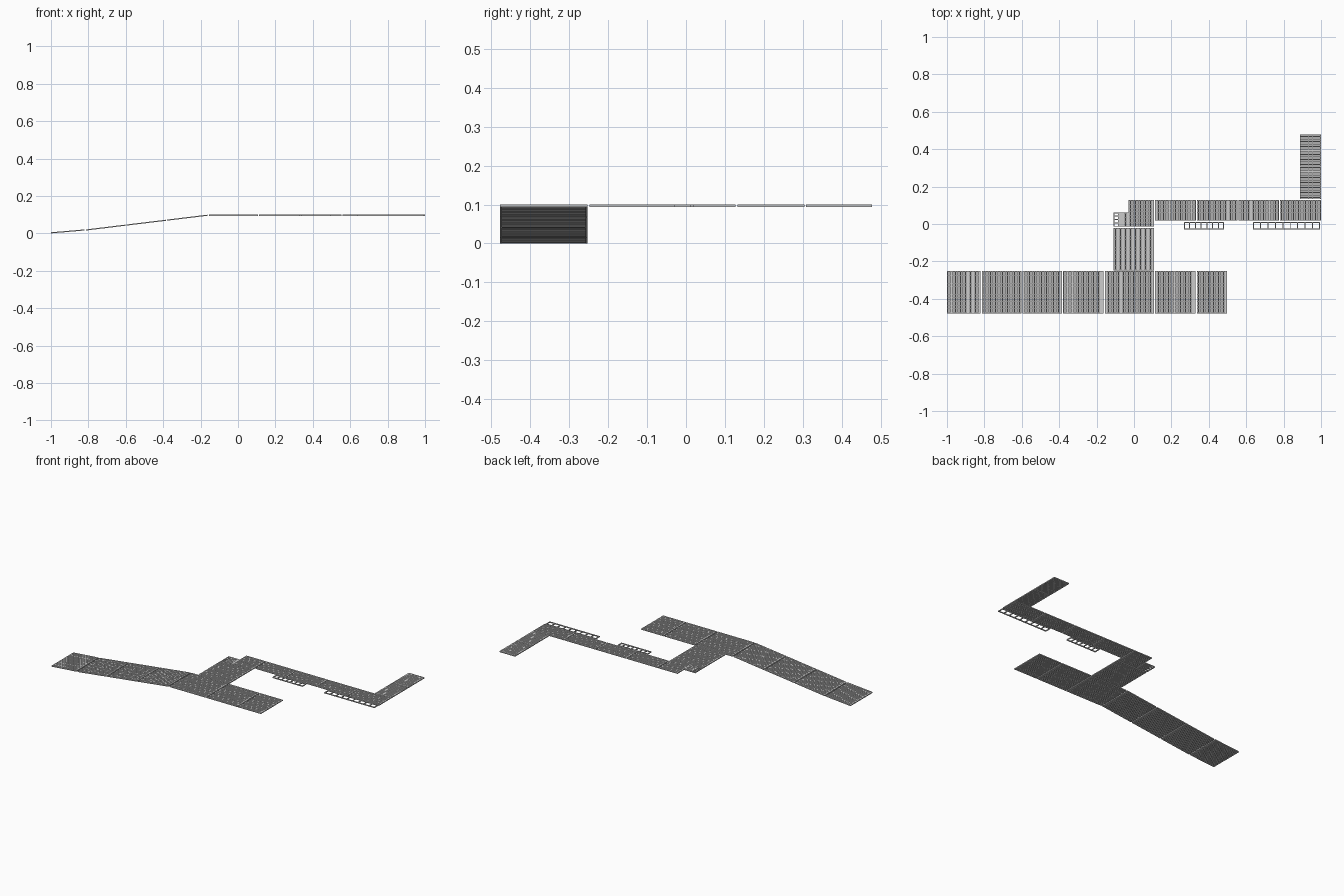
import bpy, bmesh

if "Cube" in bpy.data.objects:
    bpy.data.objects.remove(bpy.data.objects["Cube"])

T = 0.006          # panel thickness
TOP = 0.1          # deck height
LOW = TOP - T


def box(bm, x0, x1, y0, y1, h0, h1, zf):
    """Add a box whose heights follow the slope function zf(x)."""
    v = [bm.verts.new((x, y, zf(x) + h))
         for h in (h0, h1) for x, y in ((x0, y0), (x1, y0), (x1, y1), (x0, y1))]
    for f in ((3, 2, 1, 0), (4, 5, 6, 7), (0, 1, 5, 4),
              (1, 2, 6, 5), (2, 3, 7, 6), (3, 0, 4, 7)):
        bm.faces.new([v[i] for i in f])


def finish(name, bm):
    me = bpy.data.meshes.new(name)
    bm.to_mesh(me)
    bm.free()
    ob = bpy.data.objects.new(name, me)
    bpy.context.collection.objects.link(ob)
    return ob


def frame(bm, x0, x1, y0, y1, w, zf):
    box(bm, x0, x1, y0, y0 + w, 0, T, zf)
    box(bm, x0, x1, y1 - w, y1, 0, T, zf)
    box(bm, x0, x0 + w, y0 + w, y1 - w, 0, T, zf)
    box(bm, x1 - w, x1, y0 + w, y1 - w, 0, T, zf)


def grating(name, x0, x1, y0, y1, z0=LOW, z1=LOW, along_x=False,
            pitch=0.009, width=0.0065):
    """Framed panel filled with closely set bars and thin cross rods."""
    bm = bmesh.new()
    w = 0.005
    zf = lambda x: z0 + (z1 - z0) * (x - x0) / (x1 - x0)
    frame(bm, x0, x1, y0, y1, w, zf)
    a0, a1, b0, b1 = x0 + w, x1 - w, y0 + w, y1 - w
    if along_x:
        a0, a1, b0, b1 = b0, b1, a0, a1

    def bar(p0, p1, q0, q1, h0, h1):
        if along_x:
            p0, p1, q0, q1 = q0, q1, p0, p1
        box(bm, p0, p1, q0, q1, h0, h1, zf)

    # bearing bars
    n = round((a1 - a0) / pitch)
    step = (a1 - a0) / n
    for i in range(n):
        c = a0 + (i + 0.5) * step
        bar(c - width / 2, c + width / 2, b0, b1, 0.001, T - 0.0005)
    # cross rods
    m = max(2, round((b1 - b0) / 0.02))
    for i in range(1, m):
        c = b0 + (b1 - b0) * i / m
        bar(a0, a1, c - 0.001, c + 0.001, 0.002, T - 0.001)
    return finish(name, bm)


def ladder(name, x0, x1, y0, y1, cells, along_x=True):
    """Open frame split into cells by rungs."""
    bm = bmesh.new()
    w = 0.005
    zf = lambda x: LOW
    frame(bm, x0, x1, y0, y1, w, zf)
    for i in range(1, cells):
        if along_x:
            c = x0 + (x1 - x0) * i / cells
            box(bm, c - w / 2, c + w / 2, y0 + w, y1 - w, 0, T, zf)
        else:
            c = y0 + (y1 - y0) * i / cells
            box(bm, x0 + w, x1 - w, c - w / 2, c + w / 2, 0, T, zf)
    return finish(name, bm)


# ramp panels rising to the deck
grating("ramp_foot", -1.0, -0.822, -0.475, -0.25, 0.0, 0.015)
ramp_x = ((-0.815, -0.604), (-0.598, -0.386), (-0.38, -0.164))
slope = lambda x: 0.015 + (LOW - 0.015) * (x + 0.815) / 0.651
for i, (a, b) in enumerate(ramp_x):
    grating(f"ramp_panel_{i}", a, b, -0.475, -0.25, slope(a), slope(b))

# wide level deck
for i, (a, b) in enumerate(((-0.157, 0.105), (0.111, 0.328), (0.334, 0.496))):
    grating(f"deck_panel_{i}", a, b, -0.475, -0.25)

# link from deck to narrow walkway
grating("link_panel", -0.11, 0.105, -0.245, -0.018)
grating("corner_panel", -0.03, 0.105, -0.012, 0.13)
grating("corner_side_panel", -0.082, -0.03, -0.012, 0.063)
ladder("corner_ladder", -0.11, -0.082, -0.012, 0.063, 4, along_x=False)

# narrow walkway
for i, (a, b) in enumerate(((0.111, 0.329), (0.334, 0.551),
                            (0.556, 0.773), (0.778, 0.997))):
    grating(f"walkway_panel_{i}", a, b, 0.02, 0.13)

# end branch
for i, (a, b) in enumerate(((0.135, 0.306), (0.311, 0.48))):
    grating(f"branch_panel_{i}", 0.885, 0.997, a, b, along_x=True)

# open side supports
ladder("side_frame_short", 0.265, 0.48, -0.027, 0.014, 7)
ladder("side_frame_long", 0.635, 0.993, -0.027, 0.014, 9)

# exact centring in x and y
obs = list(bpy.context.collection.objects)
for k in (0, 1):
    vals = [v.co[k] for o in obs for v in o.data.vertices]
    mid = (min(vals) + max(vals)) / 2
    for o in obs:
        for v in o.data.vertices:
            v.co[k] -= mid
